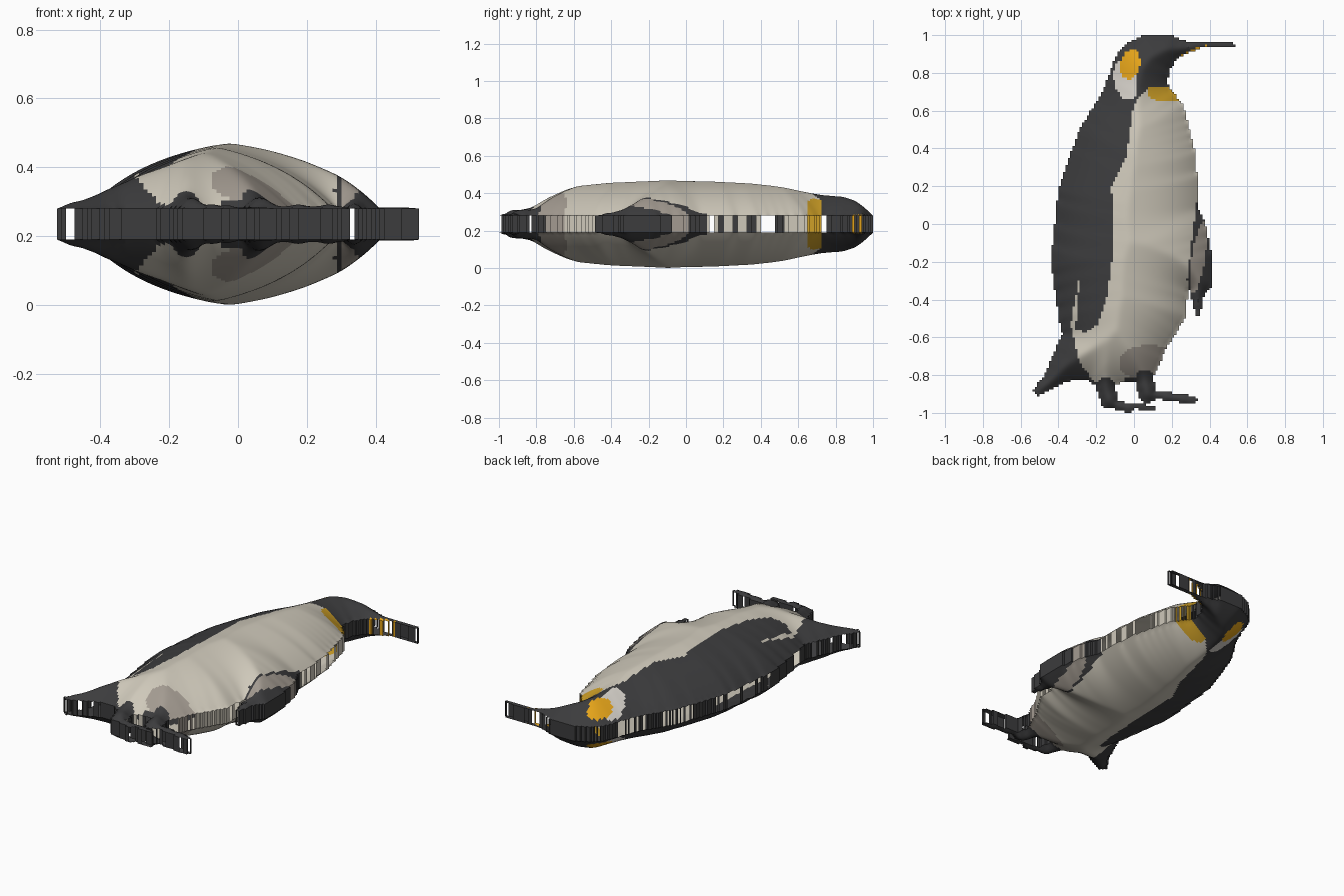
import bpy, math, random
from mathutils.kdtree import KDTree

if "Cube" in bpy.data.objects:
    bpy.data.objects.remove(bpy.data.objects["Cube"])

STEP = 0.0125      # cell size of the stepped outline
MID = 0.235        # height of the mirror plane
RIM = 0.045        # half height of the side wall
random.seed(4)

# ---- outlines of the parts ----
body = [(.17, .75), (.265, .62), (.33, .35), (.335, .05), (.27, -.5), (.17, -.66), (.1, -.82),
        (-.2, -.86), (-.33, -.75), (-.39, -.55), (-.44, -.2), (-.4, .185), (-.29, .5),
        (-.165, .7), (0, .8)]
head = [(-.165, .7), (-.09, .9), (-.035, .96), (.045, 1), (.19, 1), (.28, .968), (.53, .958),
        (.54, .935), (.36, .935), (.24, .885), (.19, .82), (.17, .72)]
flipper = [(.33, .11), (.38, 0), (.41, -.15), (.41, -.34), (.37, -.38), (.35, -.49),
           (.33, -.49), (.28, -.3)]
tail = [(-.38, -.58), (-.47, -.79), (-.535, -.885), (-.51, -.91), (-.34, -.83), (-.2, -.83)]
# legs and toes: start, end, radius
feet = [((.055, -.82), (.07, -.9), .048), ((.08, -.9), (.31, -.932), .022),
        ((-.15, -.86), (-.13, -.93), .048), ((-.11, -.95), (-.03, -.975), .025),
        ((-.04, -.96), (.1, -.975), .014)]

# ---- dark back with the pale line behind the hidden flipper ----
back = [(.08, .73), (0, .635), (-.045, .34), (-.12, .2), (-.11, -.13), (-.14, -.37),
        (-.19, -.53), (-.26, -.575), (-.31, -.555), (-.285, -.25), (-.335, -.53),
        (-.29, -.73), (-.2, -.85), (-.7, -1), (-.7, .75)]

# ---- colours ----
colours = [("cream", (.62, .58, .49)), ("charcoal", (.045, .045, .047)),
           ("taupe", (.37, .33, .285)), ("orange", (.78, .37, .01)),
           ("mustard", (.62, .35, .02)), ("pale_grey", (.66, .63, .58))]
materials = []
for name, rgb in colours:
    m = bpy.data.materials.new(name)
    m.diffuse_color = (*rgb, 1)
    m.use_nodes = True
    m.node_tree.nodes["Principled BSDF"].inputs["Base Color"].default_value = m.diffuse_color
    materials.append(m)
CREAM, DARK, TAUPE, ORANGE, MUSTARD, PALE = range(6)


def inside(x, y, poly):
    hit = False
    for (ax, ay), (bx, by) in zip(poly, poly[1:] + poly[:1]):
        if (ay > y) != (by > y) and x < ax + (y - ay) * (bx - ax) / (by - ay):
            hit = not hit
    return hit


def in_capsule(x, y, a, b, r):
    dx, dy = b[0] - a[0], b[1] - a[1]
    t = max(0, min(1, ((x - a[0]) * dx + (y - a[1]) * dy) / (dx * dx + dy * dy)))
    return math.hypot(x - a[0] - t * dx, y - a[1] - t * dy) < r


def in_oval(x, y, cx, cy, rx, ry, tilt=0):
    c, s = math.cos(tilt), math.sin(tilt)
    u, v = (x - cx) * c + (y - cy) * s, (y - cy) * c - (x - cx) * s
    return (u / rx) ** 2 + (v / ry) ** 2 < 1


def colour_at(x, y):
    """Colour of the bird at a point, or None outside it."""
    on_body, on_head = inside(x, y, body), inside(x, y, head)
    on_flipper, on_tail = inside(x, y, flipper), inside(x, y, tail)
    on_foot = any(in_capsule(x, y, *f) for f in feet)
    if not (on_body or on_head or on_flipper or on_tail or on_foot):
        return None
    if in_oval(x, y, -.02, .845, .052, .08, -.2):          # ear patch
        return ORANGE
    if in_oval(x, y, -.045, .76, .06, .105, .25):          # neck patch
        return PALE
    if in_oval(x, y, .31, .907, .09, .016, .4):            # bill stripe
        return ORANGE
    if y > .73:
        return DARK
    if in_oval(x, y, .18, .70, .11, .055):                 # throat
        return MUSTARD
    if on_flipper:
        return TAUPE if in_oval(x, y, .34, -.18, .035, .19, -.15) else DARK
    if inside(x, y, back) or on_tail and x < -.3 or on_foot or y < -.81 and x > -.05:
        return DARK
    if in_oval(x, y, .08, -.735, .16, .095):               # thigh
        return TAUPE
    return CREAM


def add_object(name, verts, faces, tints):
    mesh = bpy.data.meshes.new(name)
    mesh.from_pydata(verts, [], faces)
    for m in materials:
        mesh.materials.append(m)
    mesh.polygons.foreach_set("material_index", tints)
    ob = bpy.data.objects.new(name, mesh)
    bpy.context.collection.objects.link(ob)
    ob.location.z = MID
    bpy.context.view_layer.objects.active = ob
    ob.select_set(True)
    bpy.ops.object.shade_smooth_by_angle(angle=math.radians(35))
    ob.select_set(False)
    return ob


# ---- cells that fill the outline ----
cells = {}
for i in range(-43, 43):
    for j in range(-80, 80):
        tint = colour_at((i + .5) * STEP, (j + .5) * STEP)
        if tint is not None:
            cells[i, j] = tint

# ---- swelling height at each corner, by distance from the rim ----
corners = {(i + p, j + q) for i, j in cells for p in (0, 1) for q in (0, 1)}
rim = [(a, b) for a, b in corners
       if any((a - p, b - q) not in cells for p in (0, 1) for q in (0, 1))]
tree = KDTree(len(rim))
for n, (a, b) in enumerate(rim):
    tree.insert((a * STEP, b * STEP, 0), n)
tree.balance()
height = {}
for a, b in corners:
    d = tree.find((a * STEP, b * STEP, 0))[2]
    height[a, b] = .228 * (1 - math.exp(-d / .22))
rim = set(rim)
for _ in range(5):
    height = {(a, b): 0 if (a, b) in rim else .5 * h + .125 * (
        height[a - 1, b] + height[a + 1, b] + height[a, b - 1] + height[a, b + 1])
        for (a, b), h in height.items()}

# ---- swollen body shell, mirrored to the other side ----
ids = {c: n for n, c in enumerate(height)}
verts = [(a * STEP, b * STEP, RIM + h) for (a, b), h in height.items()]
faces = [(ids[i, j], ids[i + 1, j], ids[i + 1, j + 1], ids[i, j + 1]) for i, j in cells]
shell = add_object("bird_body_shell", verts, faces, list(cells.values()))
mirror = shell.modifiers.new("other_side", 'MIRROR')
mirror.use_axis = (False, False, True)
mirror.use_mirror_merge = False

# ---- broken side wall joining the two shells ----
wverts, wfaces, wtints, gaps = [], [], [], {}
sides = {(0, -1): ((0, 0), (1, 0)), (1, 0): ((1, 0), (1, 1)),
         (0, 1): ((1, 1), (0, 1)), (-1, 0): ((0, 1), (0, 0))}
for (i, j), tint in cells.items():
    for (di, dj), ends in sides.items():
        if (i + di, j + dj) in cells:
            continue
        key = (di, dj, (j if di else i) // 2, i > 0)
        on_flipper = i * STEP > .33 and -.5 < j * STEP < .1
        if gaps.setdefault(key, random.random() < .3) and not on_flipper:
            continue
        n = len(wverts)
        (ax, ay), (bx, by) = [((i + p) * STEP, (j + q) * STEP) for p, q in ends]
        wverts += [(ax, ay, -RIM), (bx, by, -RIM), (bx, by, RIM), (ax, ay, RIM)]
        wfaces.append((n, n + 1, n + 2, n + 3))
        wtints.append(tint)
add_object("side_wall", wverts, wfaces, wtints)
